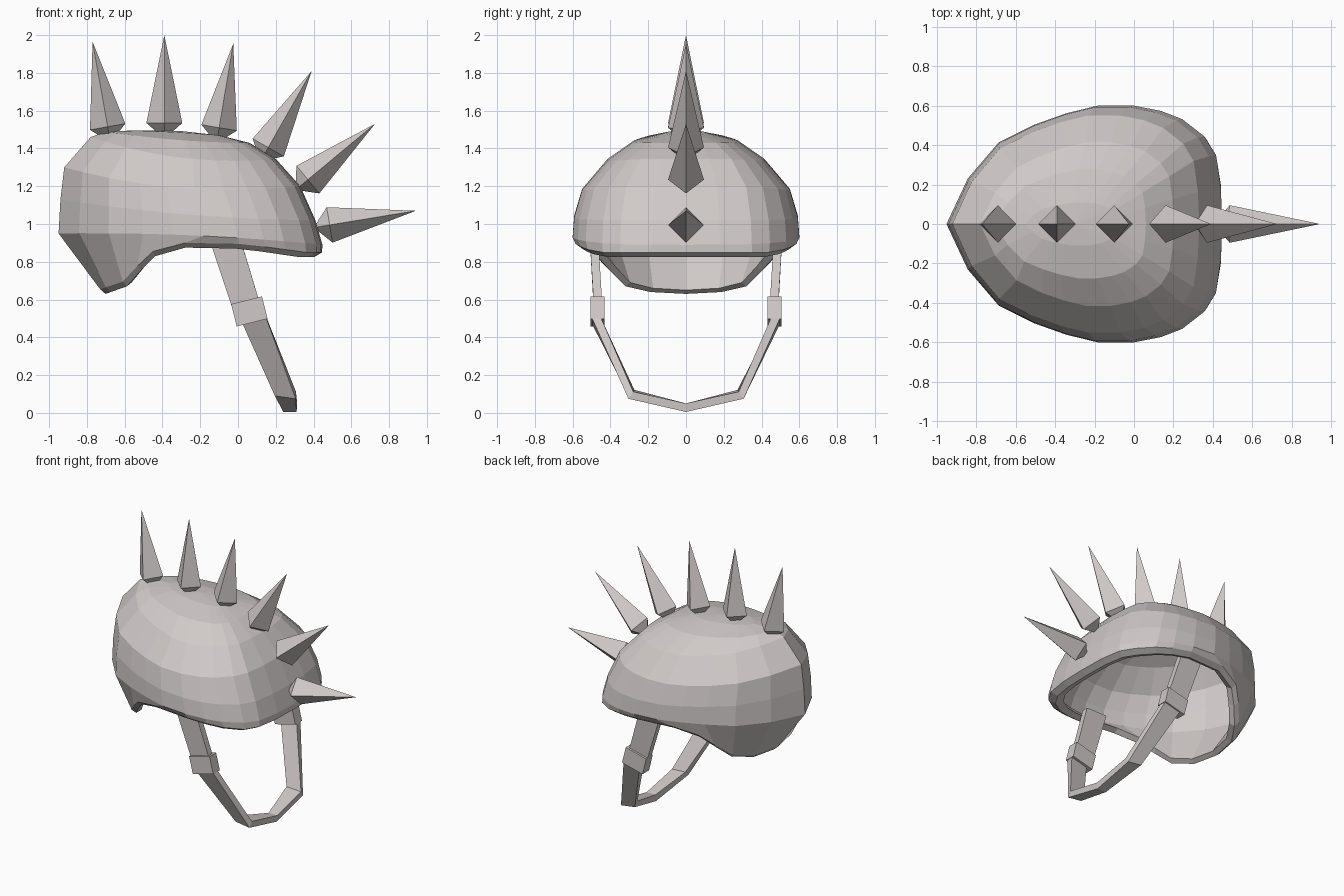
import bpy, bmesh, math
from mathutils import Vector, Matrix

cube = bpy.data.objects.get("Cube")
if cube:
    bpy.data.objects.remove(cube, do_unlink=True)

grey = bpy.data.materials.new("warm_grey")
grey.use_nodes = True
colour = (0.63, 0.585, 0.58, 1)
grey.diffuse_color = colour
grey.node_tree.nodes["Principled BSDF"].inputs["Base Color"].default_value = colour


def finish(name, bm):
    mesh = bpy.data.meshes.new(name)
    bm.to_mesh(mesh)
    bm.free()
    mesh.materials.append(grey)
    obj = bpy.data.objects.new(name, mesh)
    bpy.context.collection.objects.link(obj)
    return obj


# Helmet shell: half plan outline from back to front, repeated at each ring
outline = [(-1, 0), (-.845, .385), (-.62, .69), (-.36, .84), (-.13, .935), (.1, 1), (.355, 1),
           (.555, .955), (.71, .885), (.87, .74), (.955, .58), (.99, .3), (1, 0)]
# Lower rim, dipping at the back
rim = [(-.73, 0, .655), (-.7, .2, .665), (-.61, .34, .695), (-.53, .43, .78), (-.45, .5, .855),
       (-.28, .565, .9), (0, .585, .895), (.14, .56, .88), (.25, .52, .865), (.36, .44, .85),
       (.415, .35, .85), (.44, .2, .85), (.445, 0, .85)]
# Rings upward: front x, front z, back x, back z, half width, side z
levels = [(.447, .89, -.95, .95, .60, .94), (.41, 1.02, -.94, 1.13, .592, 1.05),
          (.33, 1.2, -.92, 1.3, .55, 1.19), (.2, 1.345, -.78, 1.46, .415, 1.35),
          (.06, 1.43, -.7, 1.49, .275, 1.445), (-.1, 1.47, -.55, 1.495, .11, 1.485)]
centre = Vector((-.25, 0, .95))


def ring_points(fx, fz, bx, bz, width, side):
    points = []
    for u, v in outline:
        z = side * (1 - u * u) + fz * (u * u + u) / 2 + bz * (u * u - u) / 2
        points.append(((fx + bx) / 2 + u * (fx - bx) / 2, v * width, z))
    return points


def full_ring(bm, half):
    other = [(x, -y, z) for x, y, z in half[-2:0:-1]]
    return [bm.verts.new(p) for p in half + other]


def shrink(half, factor):
    return [tuple(centre + (Vector(p) - centre) * factor) for p in half]


def narrow_rim(factor, drop):
    return [(centre.x + (x - centre.x) * factor, y * factor, z - drop) for x, y, z in rim]


# Inner skin, rounded lip and outer skin, listed from inner crown to outer crown
outer = [ring_points(*level) for level in levels]
inner = [shrink(half, .91) for half in outer[::-1]]
lip = [narrow_rim(.87, .005), narrow_rim(.94, .025), rim]
bm = bmesh.new()
rings = [full_ring(bm, half) for half in inner + lip + outer]
count = len(rings[0])
for low, high in zip(rings, rings[1:]):
    for i in range(count):
        j = (i + 1) % count
        bm.faces.new((low[j], low[i], high[i], high[j]))
top = (-.3, 0, 1.492)
for ring, point in ((rings[0], shrink([top], .91)[0]), (rings[-1], top)):
    crown = bm.verts.new(point)
    for i in range(count):
        bm.faces.new((ring[(i + 1) % count], ring[i], crown))
bmesh.ops.recalc_face_normals(bm, faces=bm.faces)
finish("helmet_shell", bm)

# Crest of four-sided spikes: centre of the widest part, then tip (x, z)
spikes = [((-.69, 1.515), (-.77, 1.965)), ((-.39, 1.535), (-.39, 2.0)),
          ((-.10, 1.51), (-.025, 1.955)), ((.16, 1.405), (.39, 1.81)),
          ((.37, 1.235), (.725, 1.53)), ((.485, .995), (.942, 1.07))]
for n, (mid, tip) in enumerate(spikes):
    c, t = Vector((mid[0], 0, mid[1])), Vector((tip[0], 0, tip[1]))
    axis = (t - c).normalized()
    side = Vector((0, .095, 0))
    across = side.cross(axis)
    bm = bmesh.new()
    belt = [bm.verts.new(c + d) for d in (side, across, -side, -across)]
    point, foot = bm.verts.new(t), bm.verts.new(c - axis * .085)
    for i in range(4):
        a, b = belt[i], belt[(i + 1) % 4]
        bm.faces.new((a, b, point))
        bm.faces.new((b, a, foot))
    bmesh.ops.recalc_face_normals(bm, faces=bm.faces)
    finish(f"spike_{n + 1}", bm)

# Chin strap: back edge x, z, front edge x, z, and y, from the left side to the chin
strap = [(-.155, .93, .01, .93, .51), (-.035, .57, .11, .6, .49), (.025, .47, .15, .5, .497),
         (.195, .09, .305, .075, .305), (.24, .005, .31, .005, 0)]
path = strap + [(a, b, c, d, -y) for a, b, c, d, y in strap[-2::-1]]
bm = bmesh.new()
pairs = [(bm.verts.new((a, y, b)), bm.verts.new((c, y, d))) for a, b, c, d, y in path]
for (a, b), (c, d) in zip(pairs, pairs[1:]):
    bm.faces.new((a, b, d, c))
bm.normal_update()
if bm.faces[:][0].normal.y < 0:
    bmesh.ops.reverse_faces(bm, faces=bm.faces)
thickness = finish("chin_strap", bm).modifiers.new("thickness", "SOLIDIFY")
thickness.thickness = .045
thickness.offset = -1

# Strap buckles
for name, s in (("left_buckle", 1), ("right_buckle", -1)):
    bm = bmesh.new()
    bmesh.ops.create_cube(bm, size=1)
    bmesh.ops.scale(bm, vec=(.168, .075, .122), verts=bm.verts)
    bmesh.ops.rotate(bm, matrix=Matrix.Rotation(math.radians(-14), 3, "Y"), verts=bm.verts)
    bmesh.ops.translate(bm, vec=(.06, .468 * s, .537), verts=bm.verts)
    finish(name, bm)
